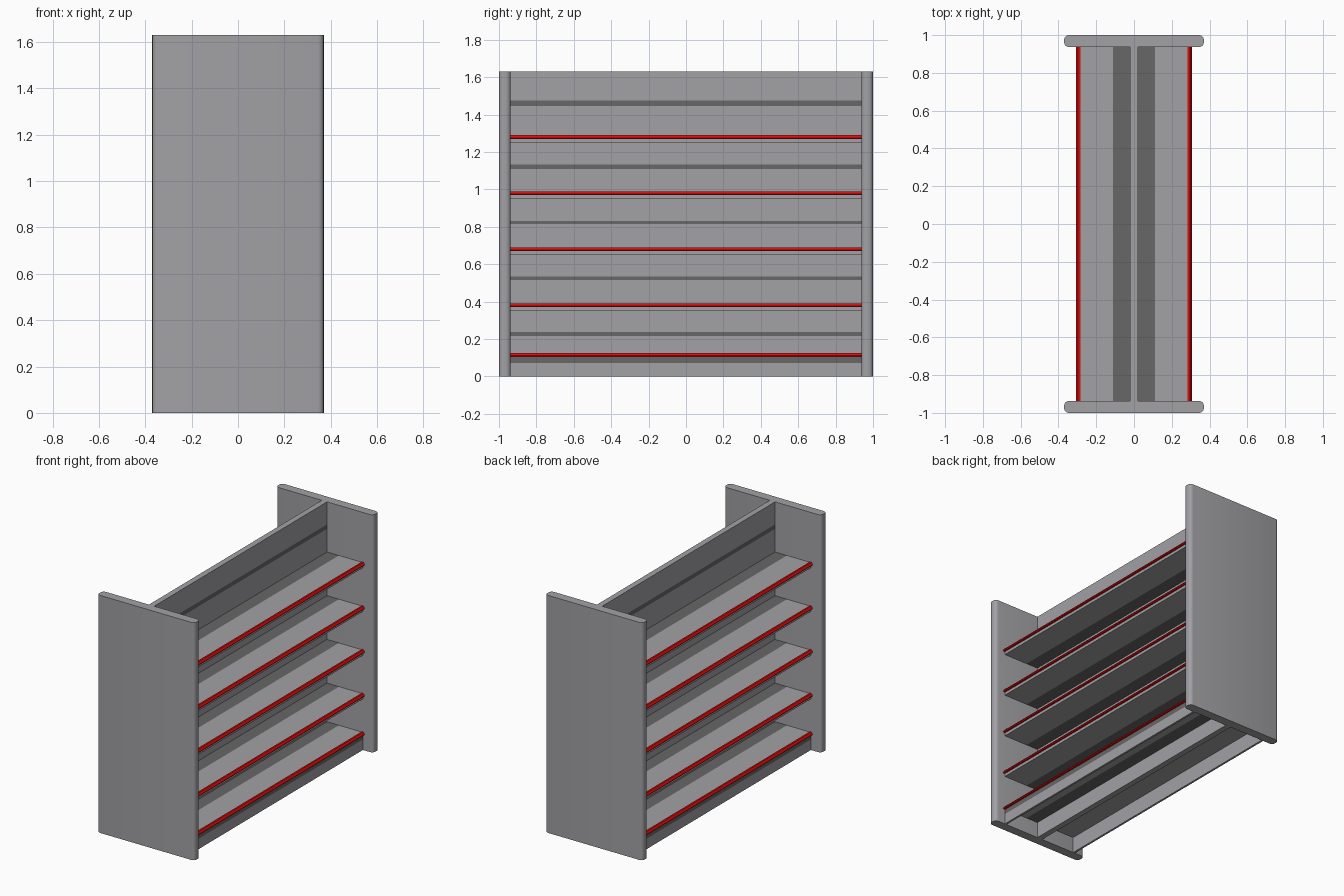
import bpy, bmesh
from mathutils import Vector

if "Cube" in bpy.data.objects:
    bpy.data.objects.remove(bpy.data.objects["Cube"])


def material(name, rgb):
    m = bpy.data.materials.new(name)
    m.diffuse_color = (*rgb, 1)
    m.use_nodes = True
    m.node_tree.nodes["Principled BSDF"].inputs["Base Color"].default_value = m.diffuse_color
    return m


GREY = material("light_grey", (0.36, 0.36, 0.38))
DARK = material("dark_grey", (0.135, 0.135, 0.138))
RED = material("red", (0.70, 0.004, 0.004))


def finish(bm, name, mats):
    bmesh.ops.recalc_face_normals(bm, faces=bm.faces)
    me = bpy.data.meshes.new(name)
    bm.to_mesh(me)
    bm.free()
    for m in mats:
        me.materials.append(m)
    ob = bpy.data.objects.new(name, me)
    bpy.context.collection.objects.link(ob)
    return ob


def box(name, lo, hi, mats, cuts=(), rule=None):
    """Box between two corners, cut by axis planes; rule(centre, normal) picks dark faces."""
    bm = bmesh.new()
    bmesh.ops.create_cube(bm, size=1)
    for v in bm.verts:
        v.co = Vector([lo[i] if v.co[i] < 0 else hi[i] for i in range(3)])
    for axis, value in cuts:
        n = Vector((0, 0, 0))
        n[axis] = 1
        bmesh.ops.bisect_plane(bm, geom=bm.verts[:] + bm.edges[:] + bm.faces[:],
                               plane_co=n * value, plane_no=n, dist=1e-5)
    bm.normal_update()
    if rule:
        for f in bm.faces:
            f.material_index = int(rule(f.calc_center_median(), f.normal))
    return finish(bm, name, mats)


def rail(name, s, z):
    """Tilted price rail along the shelf front, extruded along y."""
    pts = [(0.284, z + 0.010), (0.296, z + 0.010), (0.306, z - 0.004),
           (0.303, z - 0.010), (0.290, z - 0.010)]
    bm = bmesh.new()
    f = bm.faces.new([bm.verts.new((s * x, -0.94, h)) for x, h in pts])
    r = bmesh.ops.extrude_face_region(bm, geom=[f])
    for v in r["geom"]:
        if isinstance(v, bmesh.types.BMVert):
            v.co.y = 0.94
    return finish(bm, name, [RED])


# Rounded end panels
for s, side in ((-1, "front"), (1, "back")):
    y0, y1 = sorted((s * 0.937, s * 1.0))
    ob = box(side + "_end_panel", (-0.37, y0, 0), (0.37, y1, 1.63), [GREY])
    bm = bmesh.new()
    bm.from_mesh(ob.data)
    upright = [e for e in bm.edges if abs(e.verts[0].co.z - e.verts[1].co.z) > 1]
    bmesh.ops.bevel(bm, geom=upright, offset=0.025, segments=4, profile=0.5, affect='EDGES')
    bm.to_mesh(ob.data)
    bm.free()
    bpy.context.view_layer.objects.active = ob
    ob.select_set(True)
    bpy.ops.object.shade_smooth_by_angle(angle=0.8)
    ob.select_set(False)

# Centre back panel with thin dark bands
bands = [(0.215, 0.237), (0.515, 0.535), (0.815, 0.832), (1.11, 1.132), (1.445, 1.475)]
box("back_panel", (-0.02, -0.94, 0), (0.02, 0.94, 1.63), [GREY, DARK],
    [(2, z) for b in bands for z in b],
    lambda c, n: abs(n.x) > 0.5 and any(a < c.z < b for a, b in bands))

# Shelves, rails and kick plates on both sides
for s, side in ((-1, "left"), (1, "right")):
    for i, z in enumerate((0.115, 0.38, 0.68, 0.98, 1.28)):
        bottom = z - 0.005 if i == 0 else z - 0.03
        x0, x1 = sorted((s * 0.02, s * 0.292))
        box(f"{side}_shelf_{i + 1}", (x0, -0.94, bottom), (x1, 0.94, z + 0.006),
            [GREY, DARK], [(0, s * 0.11)],
            lambda c, n: abs(n.z) > 0.5 and abs(c.x) < 0.11)
        rail(f"{side}_price_rail_{i + 1}", s, z)
    x0, x1 = sorted((s * 0.278, s * 0.292))
    box(side + "_kick_plate", (x0, -0.94, 0), (x1, 0.94, 0.11), [GREY, DARK], [(2, 0.072)],
        lambda c, n: c.z > 0.072 and n.x * c.x > 0)
